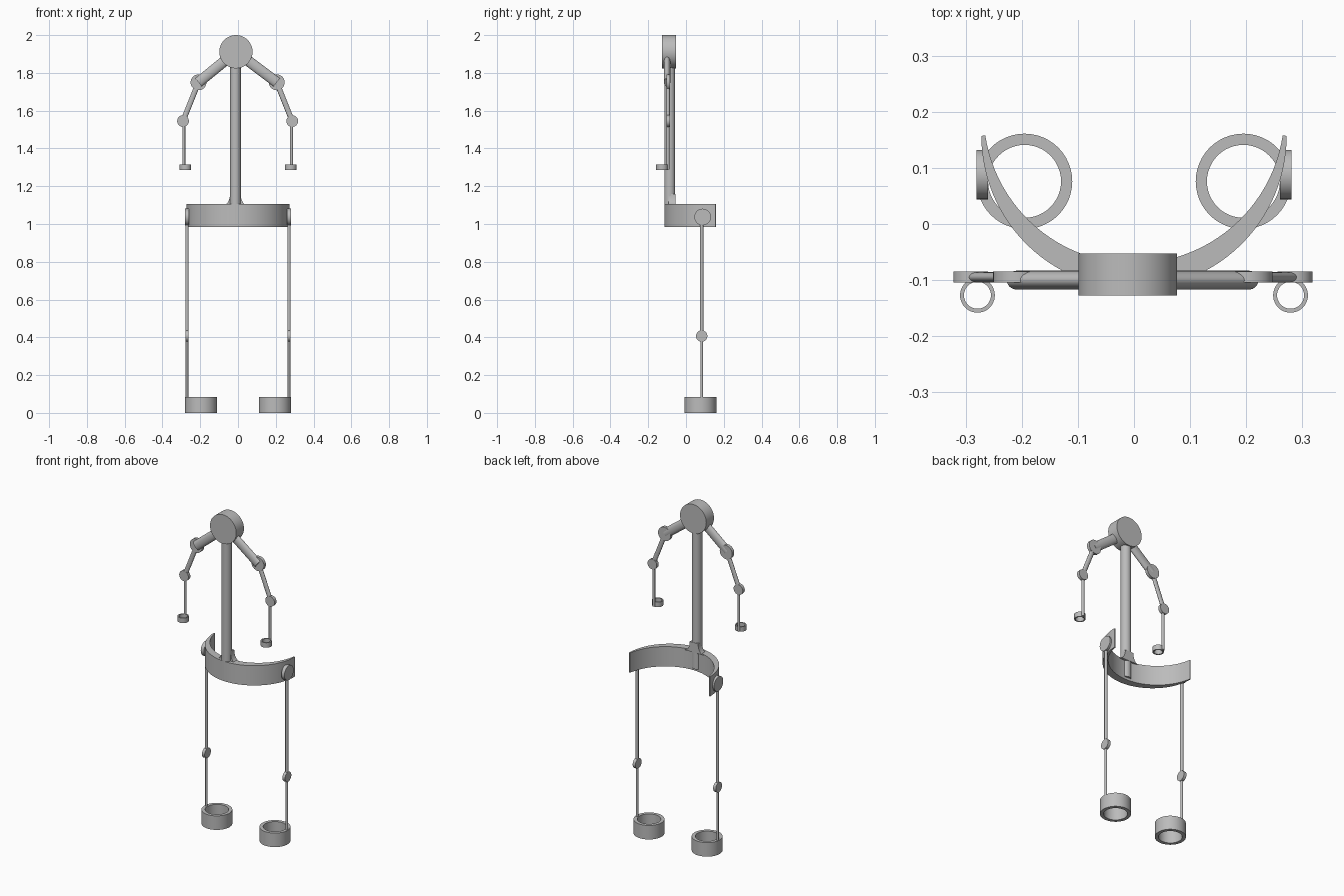
import bpy, bmesh, math
from mathutils import Vector

cube = bpy.data.objects.get("Cube")
if cube:
    bpy.data.objects.remove(cube, do_unlink=True)

grey = bpy.data.materials.new("mid_grey")
grey.use_nodes = True
GREY = (0.5, 0.5, 0.5, 1)
grey.diffuse_color = GREY
grey.node_tree.nodes["Principled BSDF"].inputs["Base Color"].default_value = GREY


def finish(name, bm):
    bmesh.ops.recalc_face_normals(bm, faces=bm.faces)
    mesh = bpy.data.meshes.new(name)
    bm.to_mesh(mesh)
    bm.free()
    mesh.materials.append(grey)
    obj = bpy.data.objects.new(name, mesh)
    bpy.context.collection.objects.link(obj)
    bpy.ops.object.select_all(action='DESELECT')
    obj.select_set(True)
    bpy.context.view_layer.objects.active = obj
    bpy.ops.object.shade_smooth_by_angle(angle=math.radians(35))
    return obj


def rod(name, a, b, r, depth=1.0, sides=32):
    """Cylinder from a to b; depth flattens its section."""
    a, b = Vector(a), Vector(b)
    bm = bmesh.new()
    bmesh.ops.create_cone(bm, cap_ends=True, segments=sides, radius1=r, radius2=r,
                          depth=(b - a).length)
    bmesh.ops.scale(bm, vec=(depth, 1, 1), verts=bm.verts)
    obj = finish(name, bm)
    obj.location = (a + b) / 2
    obj.rotation_euler = (b - a).to_track_quat('Z', 'Y').to_euler()
    return obj


def band(name, outer, inner, low, high, place, closed=False):
    """Solid between two matching curves, extruded from low to high."""
    bm = bmesh.new()
    rows = [[bm.verts.new(place(u, v, h)) for u, v in curve]
            for curve, h in ((outer, low), (outer, high), (inner, high), (inner, low))]
    n = len(outer)
    for i in range(n if closed else n - 1):
        j = (i + 1) % n
        for k in range(4):
            p, q = rows[k], rows[(k + 1) % 4]
            bm.faces.new((p[i], p[j], q[j], q[i]))
    if not closed:
        for i in (0, n - 1):
            bm.faces.new([row[i] for row in rows])
    return finish(name, bm)


def upright(u, v, h):
    return (u, v, h)


def facing(u, v, h):
    return (u, h, v)


def arc(cx, cy, r, start, end, n):
    return [(cx + r * math.cos(start + (end - start) * i / n),
             cy + r * math.sin(start + (end - start) * i / n)) for i in range(n + 1)]


def ring(name, x, y, outer, inner, low, high):
    turn = 2 * math.pi
    band(name, arc(x, y, outer, 0, turn, 48)[:-1], arc(x, y, inner, 0, turn, 48)[:-1],
         low, high, upright, True)


# Crescent waist belt
tilt = math.asin(0.04 / 0.268)
band("waist_belt", arc(0, 0.157, 0.272, math.pi, 2 * math.pi, 48),
     arc(0, 0.198, 0.268, math.pi + tilt, 2 * math.pi - tilt, 48), 0.985, 1.105, upright)

# Spine with flared foot and shoulder drum
SX = -0.014
rod("spine", (SX, -0.086, 1.0), (SX, -0.086, 1.88), 0.029)
half = [0.062 - 0.034 * math.sin(t * math.pi / 16) for t in range(9)]
heights = [1.1 + 0.06 * (1 - math.cos(t * math.pi / 16)) for t in range(9)]
band("spine_flare", [(SX - w, z) for w, z in zip(half, heights)],
     [(SX + w, z) for w, z in zip(half, heights)], -0.092, -0.056, facing)
rod("shoulder_drum", (-0.011, -0.127, 1.912), (-0.011, -0.053, 1.912), 0.088, sides=64)

for side, s in (("left", 1), ("right", -1)):
    # Arm
    ex, wx = s * 0.207 - 0.002, s * 0.289 - 0.002
    rod(side + "_upper_arm", (-0.011, -0.1, 1.912), (ex, -0.1, 1.75), 0.028, 0.6)
    rod(side + "_elbow_disc", (ex, -0.104, 1.75), (ex, -0.085, 1.75), 0.042)
    rod(side + "_forearm", (ex, -0.095, 1.75), (wx, -0.095, 1.545), 0.014, 0.65)
    rod(side + "_wrist_disc", (wx, -0.104, 1.545), (wx, -0.085, 1.545), 0.031)
    hx = s * 0.285 - 0.002
    rod(side + "_hand_rod", (hx, -0.096, 1.545), (hx, -0.096, 1.288), 0.008)
    ring(side + "_hand_ring", s * 0.279, -0.127, 0.031, 0.024, 1.285, 1.315)

    # Leg
    rod(side + "_hip_disc", (s * 0.26, 0.088, 1.037), (s * 0.281, 0.088, 1.037), 0.044)
    rod(side + "_thigh_rod", (s * 0.27, 0.083, 1.037), (s * 0.27, 0.083, 0.407), 0.009)
    rod(side + "_knee_disc", (s * 0.261, 0.083, 0.407), (s * 0.279, 0.083, 0.407), 0.03)
    rod(side + "_shin_rod", (s * 0.27, 0.083, 0.407), (s * 0.27, 0.083, 0.02), 0.007)
    ring(side + "_foot_ring", s * 0.195, 0.076, 0.085, 0.065, 0.0, 0.085)
